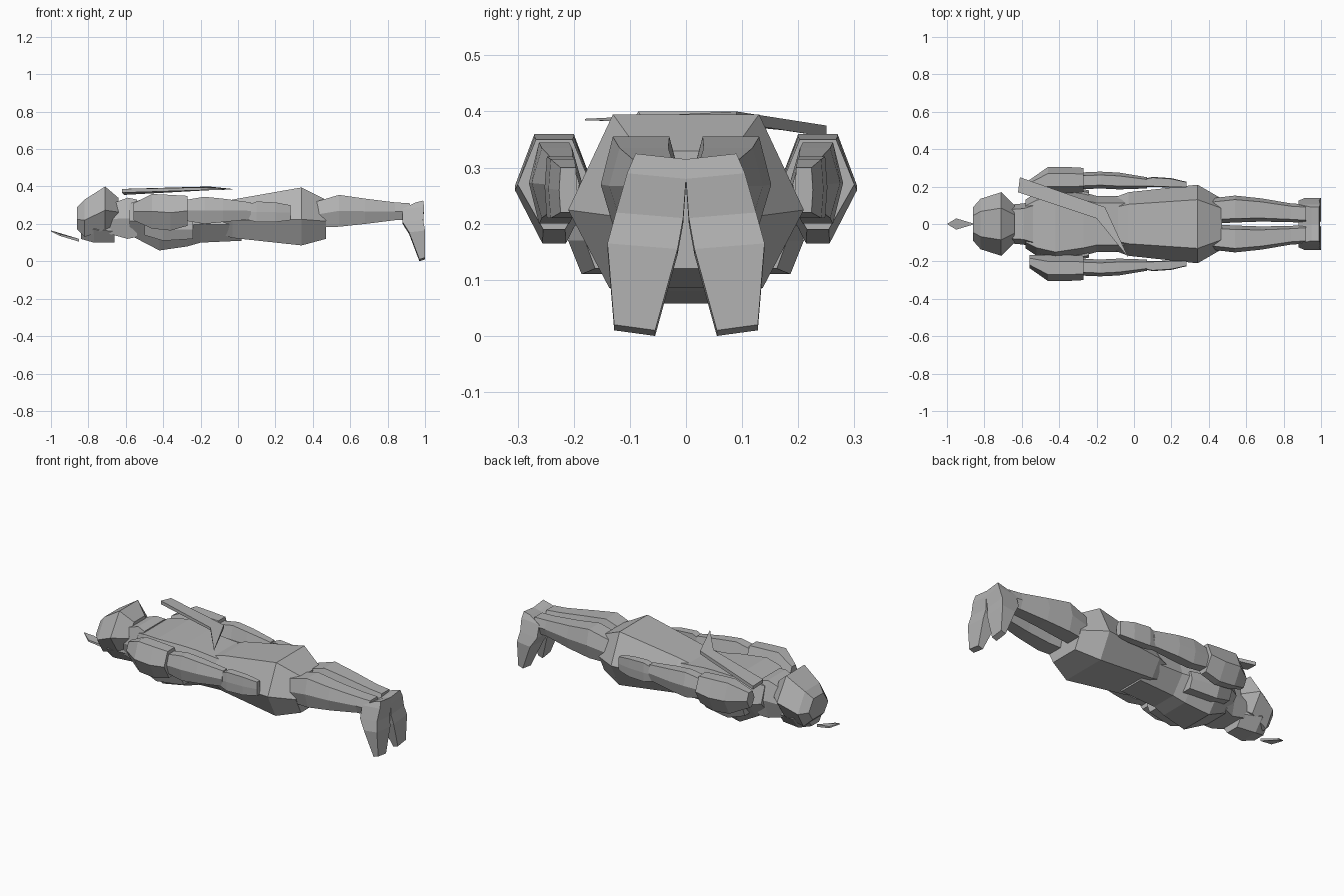
import bpy, bmesh

cube = bpy.data.objects.get("Cube")
if cube:
    bpy.data.objects.remove(cube, do_unlink=True)

grey = bpy.data.materials.new("plain grey")
grey.use_nodes = True
colour = (.45, .45, .45, 1)
grey.diffuse_color = colour
grey.node_tree.nodes["Principled BSDF"].inputs["Base Color"].default_value = colour


def skin(name, rings):
    """Join closed rings of points into a capped, flat-faced body."""
    bm = bmesh.new()
    loops = [[bm.verts.new(point) for point in ring] for ring in rings]
    for near, far in zip(loops, loops[1:]):
        for i in range(len(near)):
            bm.faces.new((near[i - 1], near[i], far[i], far[i - 1]))
    bm.faces.new(loops[0])
    bm.faces.new(loops[-1])
    bmesh.ops.recalc_face_normals(bm, faces=bm.faces)
    mesh = bpy.data.meshes.new(name)
    bm.to_mesh(mesh)
    bm.free()
    mesh.materials.append(grey)
    bpy.context.collection.objects.link(bpy.data.objects.new(name, mesh))


def loft(name, stations, side=1, crown=.6, belt=.5, keel=.6):
    """Six-sided body along x; each station is x, y, top, bottom, half width.
    Crown and keel narrow the top and bottom; belt sets the widest height."""
    rings = []
    for x, y, top, bottom, half in stations:
        middle = bottom + (top - bottom) * belt
        profile = [(crown, top), (1, middle), (keel, bottom)]
        outer = [(x, side * (y + half * share), z) for share, z in profile]
        inner = [(x, side * (y - half * share), z) for share, z in profile]
        rings.append(outer + inner[::-1])
    skin(name, rings)


def body(name, stations, **shape):
    """Loft on the centre line; each station is x, top, bottom, half width."""
    loft(name, [(x, 0, top, bottom, half) for x, top, bottom, half in stations], **shape)


def wedge(name, outline):
    """Thin solid; each outline point is x, y, top and thickness."""
    skin(name, [[(x, y, z) for x, y, z, depth in outline],
                [(x, y, z - depth) for x, y, z, depth in outline]])


# Head: hood, face beneath it, collar and the pointed crest
body("hood", [
    (-.86, .29, .17, .09),
    (-.82, .33, .13, .135),
    (-.71, .4, .17, .17),
    (-.64, .34, .2, .1)], crown=.5, belt=.45)
body("face", [
    (-.84, .22, .12, .07),
    (-.77, .24, .1, .11),
    (-.66, .22, .1, .08)], crown=.9, keel=.5)
body("collar", [
    (-.7, .3, .15, .1),
    (-.59, .34, .12, .11),
    (-.54, .33, .13, .13)], crown=.75, keel=.75)
wedge("crest", [(-1, 0, .165, .005), (-.95, .03, .145, .01),
                (-.85, 0, .12, .015), (-.95, -.03, .145, .01)])

# Torso with a full chest, narrowing to the waist
body("torso", [
    (-.58, .31, .14, .13),
    (-.52, .33, .11, .17),
    (-.42, .34, .058, .2),
    (-.27, .33, .08, .17),
    (-.2, .32, .1, .15),
    (.02, .3, .11, .15)], crown=.75, belt=.45, keel=.5)

# Flared skirt
body("skirt", [
    (-.11, .3, .15, .14),
    (-.03, .33, .125, .17),
    (.34, .395, .085, .21),
    (.47, .33, .12, .135)], crown=.62, belt=.45, keel=.65)

# Slung blade across the back, thinning to its tip
wedge("blade", [(-.61, .25, .375, .02), (-.155, .09, .4, .02),
                (-.03, -.18, .387, .003), (-.2, .03, .395, .015),
                (-.62, .17, .387, .02)])

for label, side in (("left", 1), ("right", -1)):
    # Shoulder guard, breast, sleeve and hand
    loft(label + "_shoulder", [
        (-.56, .2, .31, .22, .035),
        (-.46, .235, .36, .175, .07),
        (-.36, .235, .355, .165, .07),
        (-.27, .235, .35, .19, .065)], side, crown=.5, keel=.3)
    loft(label + "_breast", [
        (-.5, .12, .25, .14, .07),
        (-.4, .13, .23, .11, .08),
        (-.24, .12, .22, .12, .06)], side, crown=.8, keel=.7)
    loft(label + "_sleeve", [
        (-.3, .23, .325, .22, .045),
        (-.18, .235, .345, .2, .045),
        (-.08, .23, .335, .21, .045),
        (.07, .22, .315, .225, .03)], side)
    loft(label + "_hand", [
        (.04, .22, .295, .225, .02),
        (.1, .225, .32, .21, .027),
        (.2, .22, .315, .21, .025),
        (.28, .21, .3, .22, .016)], side, crown=.85, keel=.85)

    # Leg from thigh to ankle
    loft(label + "_leg", [
        (.42, .07, .32, .18, .068),
        (.54, .08, .355, .185, .072),
        (.68, .075, .335, .2, .062),
        (.84, .06, .315, .22, .05),
        (.92, .055, .31, .22, .05)], side, crown=.7, keel=.65)

    # Boot: rings from heel to toe, each height, back, sole, inner, outer
    rings = []
    for z, back, sole, inner, outer in [
            (.315, .95, .99, 0, .09),
            (.28, .88, .995, 0, .105),
            (.21, .88, .99, .005, .125),
            (.155, .915, 1, .015, .14),
            (.01, .97, 1, .055, .128)]:
        rings.append([(back, side * inner, z - .01), (sole, side * inner, z),
                      (sole, side * outer, z + .01), (back, side * outer, z)])
    skin(label + "_boot", rings)
